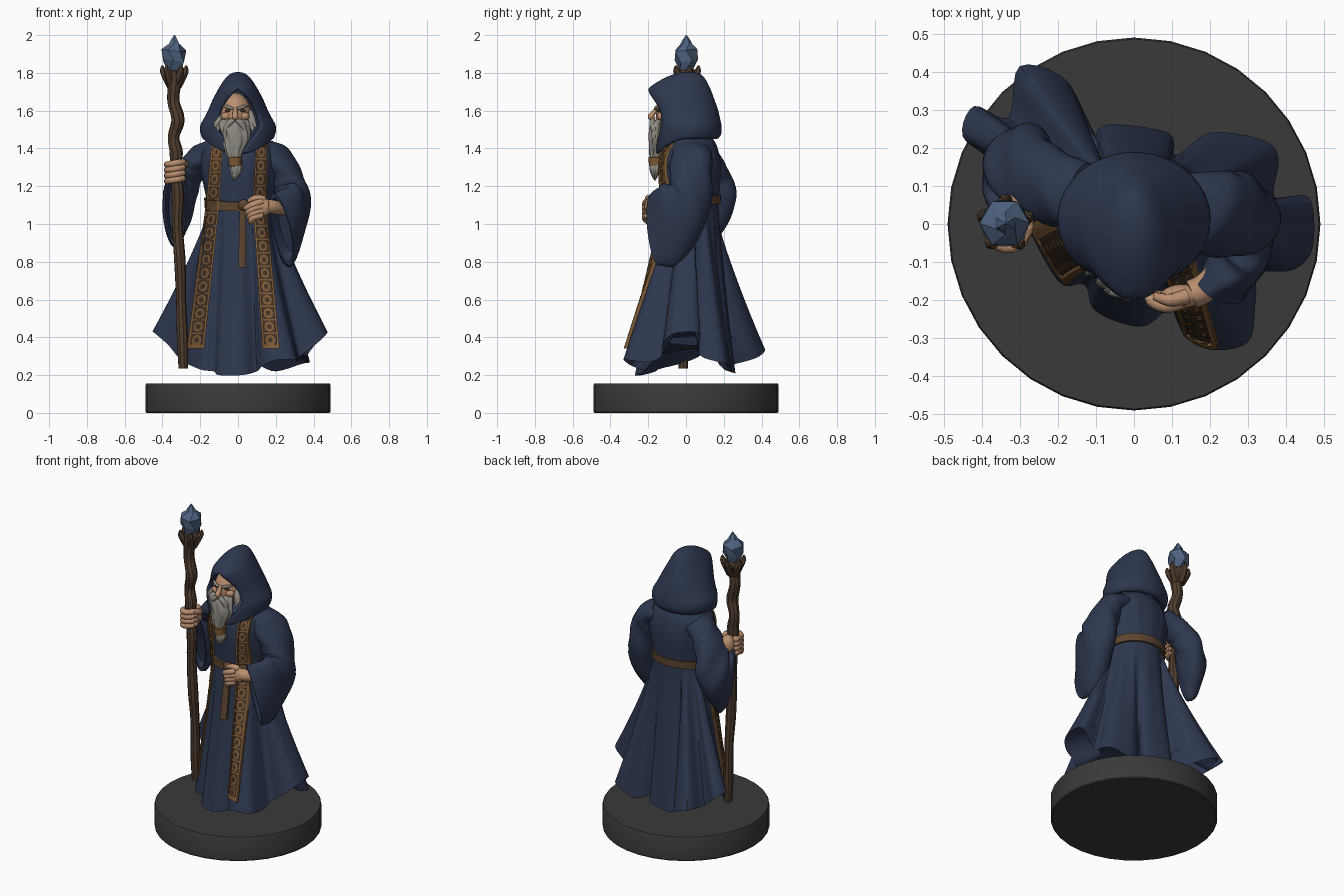
import bpy, bmesh, math
from math import sin, cos, pi, tau, radians
from mathutils import Vector as V
from mathutils.bvhtree import BVHTree

if "Cube" in bpy.data.objects:
    bpy.data.objects.remove(bpy.data.objects["Cube"])


def mat(name, r, g, b):
    m = bpy.data.materials.new(name)
    m.diffuse_color = tuple((c / 255) ** 2.2 for c in (r, g, b)) + (1,)
    m.use_nodes = True
    m.node_tree.nodes["Principled BSDF"].inputs["Base Color"].default_value = m.diffuse_color
    return m


ROBE = mat("robe blue", 49, 58, 80)
BASE = mat("base grey", 60, 60, 60)
WOOD = mat("staff wood", 80, 63, 50)
SKIN = mat("skin", 184, 141, 110)
HAIR = mat("beard grey", 142, 138, 130)
GEM = mat("crystal blue", 80, 98, 127)
GOLD = mat("trim bronze", 126, 91, 57)
DARK = mat("trim dark", 66, 53, 43)
BELT = mat("belt leather", 92, 71, 52)


def make(name, verts, faces, m, angle=40):
    me = bpy.data.meshes.new(name)
    me.from_pydata([tuple(v) for v in verts], [], faces)
    bm = bmesh.new()
    bm.from_mesh(me)
    bmesh.ops.remove_doubles(bm, verts=bm.verts, dist=1e-5)
    bmesh.ops.recalc_face_normals(bm, faces=bm.faces)
    bm.to_mesh(me)
    bm.free()
    me.materials.append(m)
    if angle:
        me.shade_smooth()
        me.set_sharp_from_angle(angle=radians(angle))
    ob = bpy.data.objects.new(name, me)
    bpy.context.collection.objects.link(ob)
    return ob


def loft(name, rings, m, angle=40, closed=True, cap=True):
    n = len(rings[0])
    verts = [p for r in rings for p in r]
    faces = [(i * n + j, i * n + (j + 1) % n, (i + 1) * n + (j + 1) % n, (i + 1) * n + j)
             for i in range(len(rings) - 1) for j in range(n if closed else n - 1)]
    if cap:
        faces += [tuple(range(n))[::-1], tuple(range(len(verts) - n, len(verts)))]
    return make(name, verts, faces, m, angle)


def spline(pts, k, closed=False):
    """Catmull-Rom through tuples of any length, k steps per span."""
    n, out = len(pts), []
    get = (lambda i: pts[i % n]) if closed else (lambda i: pts[min(max(i, 0), n - 1)])
    for i in range(n if closed else n - 1):
        for s in range(k):
            t = s / k
            out.append(tuple(b + .5 * t * (c - a + t * (2 * a - 5 * b + 4 * c - d + t * (3 * (b - c) + d - a)))
                             for a, b, c, d in zip(get(i - 1), get(i), get(i + 1), get(i + 2))))
    return out if closed else out + [tuple(pts[-1])]


def tube(name, pts, m, k=4, sides=10, angle=50):
    """Round tube through (x, y, z, radius) points."""
    p = spline(pts, k)
    rings = []
    for i, q in enumerate(p):
        d = (V(p[min(i + 1, len(p) - 1)][:3]) - V(p[max(i - 1, 0)][:3])).normalized()
        a = d.cross(V((.3, 1, .2))).normalized()
        b = d.cross(a)
        rings.append([V(q[:3]) + max(q[3], .001) * (a * cos(tau * j / sides) + b * sin(tau * j / sides))
                      for j in range(sides)])
    return loft(name, rings, m, angle)


def oval(cx, cy, z, rx, ry, n=24):
    return [(cx + rx * cos(tau * j / n), cy + ry * sin(tau * j / n), z) for j in range(n)]


def ball(name, c, r, m):
    rings = [oval(c[0], c[1], c[2] - r[2] * cos(pi * i / 12), max(r[0] * sin(pi * i / 12), 1e-4),
                  max(r[1] * sin(pi * i / 12), 1e-4), 20) for i in range(13)]
    return loft(name, rings, m, 60)


# Round base
loft("base", [oval(0, 0, z, r, r, 32) for z, r in ((0, .485), (.006, .49), (.148, .49), (.155, .486))], BASE, 30)

# Robe: rippled hem lofted to the waist and chest
HEM = [(.46, .07, .42), (.37, .07, .31), (.38, .17, .27), (.34, .22, .26), (.2, .24, .22), (.11, .18, .25),
       (.09, .24, .22), (-.08, .26, .21), (-.11, .2, .24), (-.17, .37, .29), (-.3, .415, .34), (-.33, .28, .33),
       (-.42, .31, .41), (-.45, .23, .43), (-.37, .16, .36), (-.3, .03, .28), (-.2, -.15, .23), (-.13, -.16, .22),
       (-.1, -.23, .2), (.02, -.27, .2), (.1, -.22, .22), (.13, -.29, .25), (.2, -.33, .28), (.3, -.31, .28),
       (.32, -.2, .27), (.33, -.13, .3), (.42, -.12, .37), (.47, -.06, .42)]
hem = spline(HEM, 5, True)
CX, CY = .01, .02
ang0 = math.atan2(hem[0][1] - CY, hem[0][0] - CX) - 1e-4
angs = [ang0 + a for a in sorted((math.atan2(y - CY, x - CX) - ang0) % tau for x, y, z in hem)]
rings = [[(x * s, CY + (y - CY) * s, z + h) for x, y, z in hem] for s, h in ((.6, .1), (.95, .012))]
for i in range(17):
    t = 1 - i / 16
    f = t ** 1.2
    ring = []
    for a, (x, y, z) in zip(angs, hem):
        r = 1 + .06 * sin(15 * a) * sin(pi * t) * (1 - t)
        wx, wy = CX + .175 * cos(a) * r, CY + .152 * sin(a) * r
        ring.append((wx + (x - wx) * f, wy + (y - wy) * f, 1.1 + (z - 1.1) * t))
    rings.append(ring)
for z, rx, ry in spline([(1.14, .178, .153), (1.22, .195, .16), (1.31, .21, .163), (1.39, .2, .15),
                         (1.44, .165, .13), (1.48, .1, .09)], 2):
    g = .015 * sin(pi * (z - 1.1) / .38)       # soft gathers above the belt
    rings.append([(CX + rx * cos(a) * (1 + g * sin(13 * a)), CY + ry * sin(a) * (1 + g * sin(13 * a)), z) for a in angs])
robe = loft("robe", rings, ROBE, 45)
tree = BVHTree.FromPolygons([v.co for v in robe.data.vertices], [p.vertices[:] for p in robe.data.polygons])


def surf(x, z):
    """Smoothed front depth of the robe."""
    hits = [tree.ray_cast(V((x + dx, -2, z + dz)), V((0, 1, 0)))[0] for dx in (-.012, 0, .012) for dz in (-.02, .02)]
    ys = [h.y for h in hits if h and h.y < .1] or [-.1]
    return sum(ys) / len(ys)


# Wide hanging sleeves: each ring is centre, back/down vector, outward vector
def sleeve(name, stations):
    rows = spline(stations, 6)
    n, rings = 32, []
    for i, s in enumerate(rows):
        c, a, b = V(s[:3]), V(s[3:6]), V(s[6:9])
        u = i / (len(rows) - 1)
        rings.append([c + (a * cos(tau * j / n) + b * sin(tau * j / n)) *
                      (1 + .05 * sin(pi * u) * (sin(3 * tau * j / n + 16 * u) + .8 * sin(30 * u + 2 * tau * j / n)))
                      for j in range(n)])
    c = sum(rings[-1], V()) / n
    back = V(rows[-6][:3]) - V(rows[-1][:3])
    rings += [[c + (p - c) * .88 for p in rings[-1]], [c + (p - c) * .7 + back * .8 for p in rings[-1]]]
    return loft(name, rings, ROBE, 45)


sleeve("left_sleeve", [(.13, .03, 1.385, 0, .1, 0, .05, 0, .055), (.21, .03, 1.345, .02, .11, 0, .05, 0, .055),
                       (.26, .025, 1.24, 0, .11, 0, .083, 0, .03), (.29, .01, 1.11, 0, .1, -.1, .09, 0, 0),
                       (.27, -.08, 1.0, 0, .06, -.2, .075, -.03, 0), (.23, -.165, .97, .04, .02, -.19, .05, -.04, 0)])
sleeve("right_sleeve", [(-.12, .06, 1.385, 0, .1, 0, -.05, 0, .055), (-.195, .09, 1.345, 0, .1, 0, -.05, 0, .055),
                        (-.26, .13, 1.27, 0, .11, -.02, -.072, 0, .03), (-.3, .15, 1.17, 0, .11, -.08, -.09, 0, 0),
                        (-.325, .1, 1.09, 0, .06, -.19, -.075, 0, 0), (-.33, .055, 1.1, 0, .04, -.22, -.055, 0, 0)])

# Hood: (z, half width, front y, back y, half opening, front dip)
HOOD = [(1.48, .12, -.11, .12, 0, .06), (1.45, .178, -.15, .16, .01, .08), (1.475, .197, -.16, .186, .04, .07),
        (1.52, .2, -.165, .188, .115, .02), (1.56, .18, -.168, .18, .112, 0), (1.61, .155, -.178, .168, .094, 0),
        (1.66, .133, -.192, .15, .062, 0), (1.7, .112, -.2, .135, .022, 0), (1.725, .098, -.19, .125, 0, 0),
        (1.77, .068, -.12, .1, 0, 0), (1.797, .036, -.05, .07, 0, 0), (1.806, 1e-6, .015, .015, 0, 0)]
rings = []
for z, rx, yf, yb, w, dip in spline(HOOD, 3):
    al = math.asin(min(max(w / rx, 0), .9))
    ring = []
    for j in range(41):
        th = al + (tau - 2 * al) * j / 40
        ring.append((rx * sin(th), (yf + yb) / 2 - (yb - yf) / 2 * cos(th), z - dip * max(0, cos(th)) ** 2))
    rings.append(ring)
hood = loft("hood", rings, ROBE, 50, closed=False, cap=False)
solid = hood.modifiers.new("thickness", 'SOLIDIFY')
solid.thickness = .018
solid.offset = -1

# Head and face
FX = -.015
ball("head", (FX, -.06, 1.58), (.086, .1, .115), SKIN)
tube("nose", [(FX, -.15, 1.615, .01), (FX, -.175, 1.585, .014), (FX, -.185, 1.567, .018), (FX, -.165, 1.555, .01)], SKIN)
for s, side in ((-1, "right"), (1, "left")):
    ball(side + "_eye", (FX + s * .037, -.145, 1.6), (.018, .01, .008), DARK)
    ball(side + "_cheek", (FX + s * .048, -.13, 1.57), (.028, .025, .022), SKIN)
    tube(side + "_eyebrow", [(FX + s * .01, -.163, 1.608, .006), (FX + s * .04, -.155, 1.62, .009),
                             (FX + s * .078, -.125, 1.628, .003)], HAIR)
    tube(side + "_moustache", [(FX + s * .004, -.175, 1.55, .012), (FX + s * .03, -.178, 1.535, .016),
                               (FX + s * .052, -.17, 1.49, .013), (FX + s * .045, -.175, 1.43, .002)], HAIR)
    for k in range(2):
        tube(f"{side}_side_hair_{k}", [(FX + s * .078, -.09, 1.6 - k * .03, .012), (FX + s * .088, -.11, 1.55 - k * .02, .022),
                                       (FX + s * (.113 - k * .02), -.135, 1.51 - k * .02, .002)], HAIR)

# Beard with grooved strands, tied by a ring
rings = []
for z, rx, ry, y in spline([(1.555, .062, .03, -.125), (1.53, .076, .045, -.14), (1.48, .072, .045, -.15),
                            (1.42, .058, .04, -.155), (1.36, .036, .032, -.16), (1.33, .026, .025, -.162),
                            (1.29, .032, .028, -.163), (1.25, .016, .014, -.165), (1.23, .002, .002, -.165)], 4):
    rings.append([(FX + rx * cos(a) * g + .006 * sin(z * 40), y + ry * sin(a) * g, z)
                  for j in range(48) for a in (tau * j / 48,) for g in (1 + .09 * sin(9 * a + z * 22),)])
loft("beard", rings, HAIR, 50)
loft("beard_ring", [oval(FX, -.162, z, r, r, 16) for z, r in ((1.305, .026), (1.308, .034), (1.352, .037), (1.355, .03))], GOLD)


# Strips that lie on the robe front; keys are (z, centre x, half width)
def at(keys, z):
    for (z1, x1, w1), (z2, x2, w2) in zip(keys, keys[1:]):
        if z >= z2 - 1e-6:
            t = (z1 - z) / (z1 - z2)
            return x1 + (x2 - x1) * t, w1 + (w2 - w1) * t


def on_band(keys, u, z, off):
    x, w = at(keys, z)
    return (x + u * w, surf(x + u * w, z) - off, z)


def strip(name, keys, u0, u1, off, m, rows=45):
    rings = []
    for i in range(rows + 1):
        z = keys[0][0] + (keys[-1][0] - keys[0][0]) * i / rows
        front = [on_band(keys, u0 + (u1 - u0) * k / 3, z, off) for k in range(4)]
        rings.append(front + [(x, y + .025, z) for x, y, z in front[::-1]])
    return loft(name, rings, m, 35)


for side, keys in (("right", [(1.43, -.11, .03), (1.1, -.135, .036), (.34, -.225, .046)]),
                   ("left", [(1.43, .125, .03), (1.1, .115, .036), (.34, .175, .046)])):
    strip(side + "_trim_field", keys, -.9, .9, .009, DARK)
    strip(side + "_trim_inner_edge", keys, -1, -.7, .018, GOLD)
    strip(side + "_trim_outer_edge", keys, .7, 1, .018, GOLD)
    strip(side + "_trim_end", [(.365,) + at(keys, .365), keys[-1]], -1, 1, .018, GOLD, 2)
    verts, faces = [], []
    for k in range(15):                       # ring ornaments and cross bars
        zc, o = 1.38 - k * .071, len(verts)
        for s in (1, .5):
            verts += [on_band(keys, .6 * s * cos(tau * j / 8), zc + .028 * s * sin(tau * j / 8), .015) for j in range(8)]
        faces += [(o + j, o + (j + 1) % 8, o + 8 + (j + 1) % 8, o + 8 + j) for j in range(8)]
        if k < 14:
            verts += [on_band(keys, u, zc - .0355 + d, .015) for u, d in ((-.7, -.004), (.7, -.004), (.7, .004), (-.7, .004))]
            faces.append((o + 16, o + 17, o + 18, o + 19))
    make(side + "_trim_ornaments", verts, faces, GOLD, 0)

# Belt, knot and hanging end
rings = []
for dz, e in ((-.026, -.01), (-.024, .009), (.024, .011), (.026, -.01)):
    rings.append([(x, y, z + .018 * (y - CY) / .15) for x, y, z in oval(CX, CY, 1.112 + dz, .178 + e, .154 + e, 48)])
loft("belt", rings, BELT, 35)
strip("belt_tail", [(1.09, .025, .017), (.77, .022, .02)], -1, 1, .016, BELT, 16)
ball("belt_knot", (.03, -.15, 1.1), (.03, .022, .03), BELT)

# Hand resting on the belt
ball("left_palm", (.125, -.19, 1.09), (.055, .032, .05), SKIN)
tube("left_wrist", [(.25, -.1, 1.08, .035), (.19, -.165, 1.09, .038), (.15, -.185, 1.095, .038)], SKIN)
for k in range(4):
    z = 1.105 - k * .024
    tube(f"left_finger_{k}", [(.13, -.205, z + .014, .018), (.085 - k * .002, -.216, z, .018),
                              (.045 + k * .008, -.2, z - .02, .016), (.045 + k * .008, -.175, z - .024, .01)], SKIN)
tube("left_thumb", [(.14, -.19, 1.13, .02), (.095, -.2, 1.138, .017), (.055, -.19, 1.12, .011)], SKIN)

# Gnarled staff with a pronged head
SY = -.015
tube("staff", [(-.29, SY, .235, .026), (-.295, SY, .4, .03), (-.302, SY + .006, .6, .027), (-.308, SY - .006, .8, .031),
               (-.322, SY, 1.0, .029), (-.318, SY, 1.15, .033), (-.33, SY, 1.28, .03), (-.328, SY, 1.38, .036),
               (-.342, SY + .008, 1.46, .031), (-.318, SY - .006, 1.55, .036), (-.343, SY + .004, 1.65, .033),
               (-.338, SY, 1.73, .036), (-.338, 0, 1.8, .055), (-.338, 0, 1.82, .03)], WOOD, 4, 9, 25)
for k in range(5):
    c, s = cos(tau * k / 5 + .3), sin(tau * k / 5 + .3)
    tube(f"staff_prong_{k}", [(-.338 + .015 * c, .015 * s, 1.73, .026), (-.338 + .045 * c, .045 * s, 1.785, .025),
                              (-.338 + .064 * c, .064 * s, 1.815, .017), (-.338 + .066 * c, .066 * s, 1.84, .004)],
         WOOD, 2, 6, 20)

# Hand gripping the staff
HX = -.33
ball("right_palm", (HX + .005, .035, 1.28), (.044, .045, .06), SKIN)
for k in range(4):
    z = 1.235 + k * .029
    tube(f"right_finger_{k}", [(HX + .045 * sin(a), SY + .045 * cos(a), z + .008 * sin(a), .018 if i < 6 else .012)
                               for i in range(7) for a in (-.5 - i * .72,)], SKIN, 2)
tube("right_thumb", [(HX + .03, .04, 1.3, .02), (HX + .05, -.01, 1.32, .018), (HX + .02, -.06, 1.335, .012)], SKIN)

# Faceted crystal
rings = [[(-.34 + dx + r * cos(tau * (j + tw) / 6), r * sin(tau * (j + tw) / 6) + .002, z + .01 * sin(2.3 * j) * (r > .03))
          for j in range(6)]
         for z, r, tw, dx in ((1.81, .04, 0, 0), (1.865, .062, .5, 0), (1.92, .066, 0, 0), (1.955, .03, .5, .002),
                              (1.975, .02, .5, .002), (2.0, .002, 0, .004))]
loft("crystal", rings, GEM, 0)
